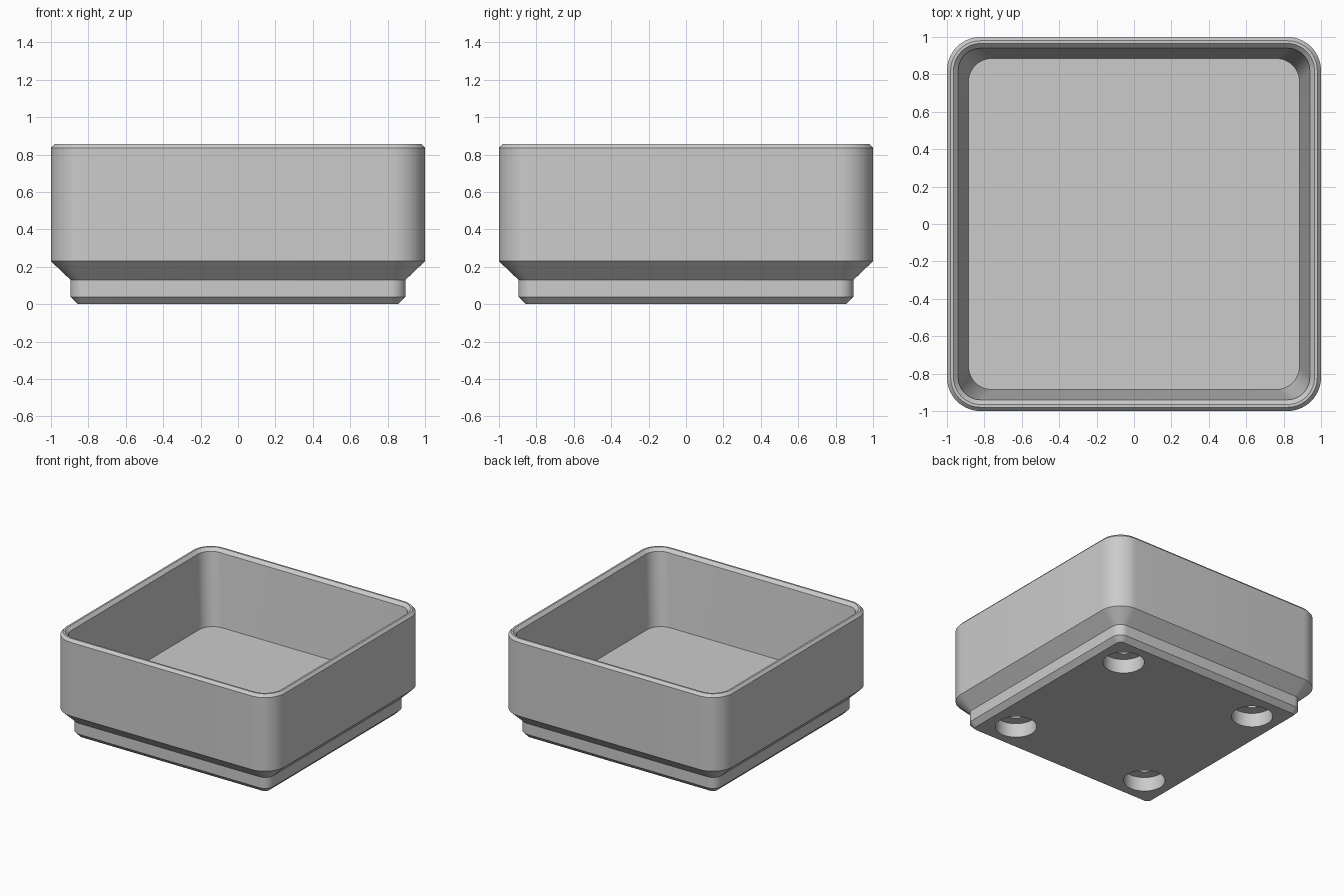
import bpy, bmesh, math

cube = bpy.data.objects.get("Cube")
if cube:
    bpy.data.objects.remove(cube, do_unlink=True)

grey = bpy.data.materials.new("light_grey_plastic")
grey.use_nodes = True
colour = (0.6, 0.6, 0.6, 1)
grey.diffuse_color = colour
grey.node_tree.nodes["Principled BSDF"].inputs["Base Color"].default_value = colour

SEGMENTS = 14


def rounded_ring(bm, half, radius, z):
    """Loop of vertices around a rounded square."""
    verts = []
    centre = half - radius
    for corner, (sx, sy) in enumerate(((1, 1), (-1, 1), (-1, -1), (1, -1))):
        for i in range(SEGMENTS + 1):
            a = math.pi / 2 * (corner + i / SEGMENTS)
            verts.append(bm.verts.new((sx * centre + radius * math.cos(a),
                                       sy * centre + radius * math.sin(a), z)))
    return verts


def circle_ring(bm, x, y, radius, z, count=48):
    return [bm.verts.new((x + radius * math.cos(i * math.tau / count),
                          y + radius * math.sin(i * math.tau / count), z))
            for i in range(count)]


def loft(bm, rings):
    """Skin consecutive loops and cap both ends."""
    for low, high in zip(rings, rings[1:]):
        n = len(low)
        for i in range(n):
            j = (i + 1) % n
            bm.faces.new((low[i], low[j], high[j], high[i]))
    bm.faces.new(rings[0][::-1])
    bm.faces.new(rings[-1])


def finish(bm, name):
    bmesh.ops.recalc_face_normals(bm, faces=bm.faces)
    mesh = bpy.data.meshes.new(name)
    bm.to_mesh(mesh)
    bm.free()
    mesh.materials.append(grey)
    obj = bpy.data.objects.new(name, mesh)
    bpy.context.collection.objects.link(obj)
    return obj


# Bin: stepped foot, outer wall, chamfered rim, tapered inner wall, floor
profile = [  # half width, corner radius, height
    (0.856, 0.038, 0), (0.895, 0.077, 0.04), (0.895, 0.077, 0.13),
    (1, 0.18, 0.23), (1, 0.18, 0.835), (0.98, 0.16, 0.857),
    (0.965, 0.145, 0.857), (0.94, 0.12, 0.832), (0.885, 0.125, 0.25),
]
bm = bmesh.new()
loft(bm, [rounded_ring(bm, *p) for p in profile])
bin_body = finish(bm, "bin_body")

# Magnet pockets with a narrower screw hole above, cut into the foot
pocket = [(0.155, -0.05), (0.155, 0.116), (0.07, 0.116), (0.07, 0.215)]
bm = bmesh.new()
for x in (-0.627, 0.627):
    for y in (-0.627, 0.627):
        loft(bm, [circle_ring(bm, x, y, r, z) for r, z in pocket])
cutter = finish(bm, "pocket_cutter")
cutter.hide_render = True

cut = bin_body.modifiers.new("pockets", "BOOLEAN")
cut.operation = "DIFFERENCE"
cut.solver = "EXACT"
cut.object = cutter

bpy.ops.object.select_all(action="DESELECT")
bpy.context.view_layer.objects.active = bin_body
bin_body.select_set(True)
bpy.ops.object.modifier_apply(modifier=cut.name)
bpy.data.objects.remove(cutter, do_unlink=True)
bpy.ops.object.shade_smooth_by_angle(angle=math.radians(30))
